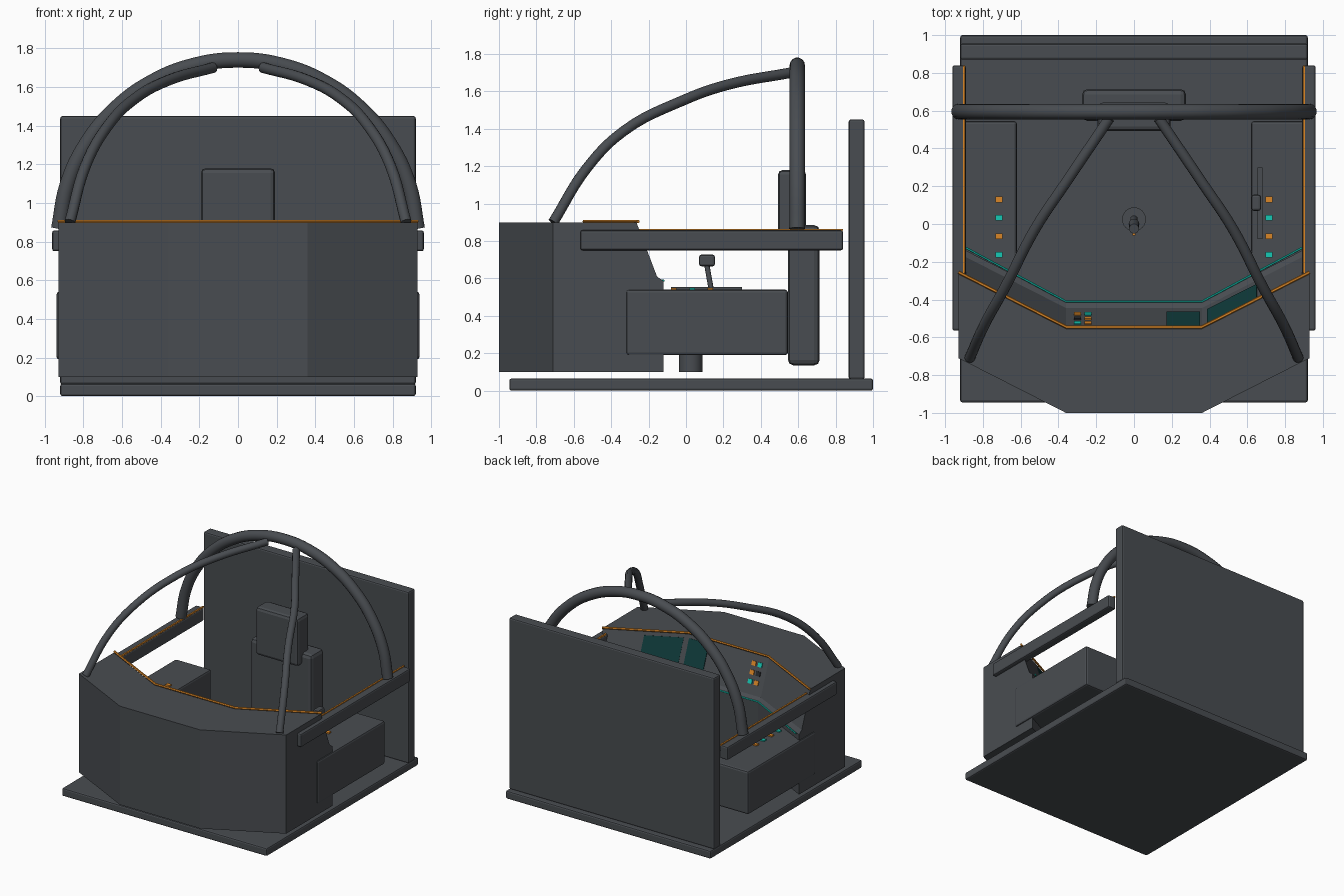
import bpy, bmesh, math
from mathutils import Vector

if "Cube" in bpy.data.objects:
    bpy.data.objects.remove(bpy.data.objects["Cube"])


def material(name, rgb):
    m = bpy.data.materials.new(name)
    m.diffuse_color = (*rgb, 1)
    m.use_nodes = True
    m.node_tree.nodes["Principled BSDF"].inputs["Base Color"].default_value = m.diffuse_color
    return m


GREY = material("dark grey", (0.066, 0.073, 0.082))
ORANGE = material("orange", (0.70, 0.24, 0.02))
TEAL = material("teal", (0.008, 0.58, 0.46))
SCREEN = material("screen teal", (0.005, 0.045, 0.045))
BLACK = material("button black", (0.02, 0.022, 0.025))


def from_bmesh(name, bm, mat, bevel=0, smooth=False):
    bmesh.ops.recalc_face_normals(bm, faces=bm.faces)
    me = bpy.data.meshes.new(name)
    bm.to_mesh(me)
    bm.free()
    me.materials.append(mat)
    ob = bpy.data.objects.new(name, me)
    bpy.context.collection.objects.link(ob)
    if bevel:
        mod = ob.modifiers.new("bevel", 'BEVEL')
        mod.width, mod.segments = bevel, 2
    if smooth:
        for o in bpy.context.selected_objects:
            o.select_set(False)
        ob.select_set(True)
        bpy.context.view_layer.objects.active = ob
        bpy.ops.object.shade_smooth_by_angle(angle=math.radians(40))
    return ob


def box(name, x, y, z, mat=GREY, bevel=0.012):
    bm = bmesh.new()
    bmesh.ops.create_cube(bm, size=1)
    for v in bm.verts:
        v.co = [r[0] + (c + 0.5) * (r[1] - r[0]) for c, r in zip(v.co, (x, y, z))]
    return from_bmesh(name, bm, mat, bevel)


def cone(name, a, b, r1, r2, mat=GREY, sides=24):
    a, b = Vector(a), Vector(b)
    bm = bmesh.new()
    bmesh.ops.create_cone(bm, cap_ends=True, segments=sides, radius1=r1, radius2=r2,
                          depth=(b - a).length)
    turn = (b - a).to_track_quat('Z', 'Y')
    for v in bm.verts:
        v.co = turn @ v.co + (a + b) / 2
    return from_bmesh(name, bm, mat, smooth=True)


def tube(name, points, radius, mat=GREY, smooth=True, resolution=4):
    cu = bpy.data.curves.new(name, 'CURVE')
    cu.dimensions = '3D'
    cu.bevel_depth, cu.bevel_resolution, cu.use_fill_caps = radius, resolution, True
    cu.resolution_u = 6
    if smooth:
        sp = cu.splines.new('BEZIER')
        sp.bezier_points.add(len(points) - 1)
        for bp, p in zip(sp.bezier_points, points):
            bp.co = p
            bp.handle_left_type = bp.handle_right_type = 'AUTO'
    else:
        sp = cu.splines.new('POLY')
        sp.points.add(len(points) - 1)
        for sp_p, p in zip(sp.points, points):
            sp_p.co = (*p, 1)
    cu.materials.append(mat)
    ob = bpy.data.objects.new(name, cu)
    bpy.context.collection.objects.link(ob)
    for o in bpy.context.selected_objects:
        o.select_set(False)
    ob.select_set(True)
    bpy.context.view_layer.objects.active = ob
    bpy.ops.object.convert(target='MESH')
    bpy.ops.object.shade_smooth_by_angle(angle=math.radians(40))


# floor and rear wall
box("floor", (-0.92, 0.92), (-0.945, 1.0), (0, 0.065))
box("rear_wall", (-0.92, 0.92), (0.87, 0.955), (0.06, 1.45))

# dashboard: one cross-section carried along four stations
STATIONS = [(-0.93, -0.71), (-0.36, -1.0), (0.36, -1.0), (0.93, -0.71)]
PROFILE = [(0, 0.1), (0, 0.9), (0.445, 0.9), (0.555, 0.61), (0.59, 0.585), (0.59, 0.1)]
bm = bmesh.new()
rings = [[bm.verts.new((x, y + d, z)) for d, z in PROFILE] for x, y in STATIONS]
n = len(PROFILE)
for r0, r1 in zip(rings, rings[1:]):
    for i in range(n):
        bm.faces.new((r0[i], r0[(i + 1) % n], r1[(i + 1) % n], r1[i]))
bm.faces.new(rings[0])
bm.faces.new(rings[-1])
from_bmesh("dashboard", bm, GREY)
tube("dashboard_upper_trim", [(x, y + 0.455, 0.905) for x, y in STATIONS], 0.009, ORANGE, False, 1)
tube("dashboard_lower_trim", [(x * 0.97 if abs(x) > 0.5 else x, y + 0.59, 0.588)
                              for x, y in STATIONS], 0.006, TEAL, False, 1)


def dash_plate(name, seg, u, v, mat, thick=0.008):
    """Thin plate on the sloped dashboard face; u runs along, v runs down."""
    (x0, y0), (x1, y1) = STATIONS[seg], STATIONS[seg + 1]
    (d0, z0), (d1, z1) = PROFILE[2], PROFILE[3]

    def at(s, t):
        return Vector((x0 + s * (x1 - x0), y0 + s * (y1 - y0) + d0 + t * (d1 - d0),
                       z0 + t * (z1 - z0)))
    quad = [at(u[0], v[0]), at(u[1], v[0]), at(u[1], v[1]), at(u[0], v[1])]
    nor = (quad[1] - quad[0]).cross(quad[3] - quad[0]).normalized()
    if nor.y < 0:
        nor = -nor
    bm = bmesh.new()
    low = [bm.verts.new(p - nor * 0.001) for p in quad]
    top = [bm.verts.new(p + nor * thick) for p in quad]
    bm.faces.new(low)
    bm.faces.new(top)
    for i in range(4):
        j = (i + 1) % 4
        bm.faces.new((low[i], low[j], top[j], top[i]))
    from_bmesh(name, bm, mat)


# dashboard screens and button block
dash_plate("centre_screen", 1, (0.74, 0.985), (0.12, 0.78), SCREEN, 0.005)
dash_plate("side_screen", 2, (0.05, 0.51), (0.12, 0.78), SCREEN, 0.005)
BUTTONS = [(TEAL, ORANGE), (BLACK, ORANGE), (ORANGE, TEAL)]
for row, mats in enumerate(BUTTONS):
    for col, mat in enumerate(mats):
        u, v = 0.06 + col * 0.077, 0.2 + row * 0.22
        dash_plate("dash_button", 1, (u, u + 0.05), (v, v + 0.11), mat)

# mirrored side parts: rails, trims, consoles, buttons, front bars
BAR = [(0.87, -0.71, 0.9), (0.79, -0.53, 1.19), (0.68, -0.33, 1.39),
       (0.52, -0.02, 1.55), (0.36, 0.22, 1.635), (0.13, 0.56, 1.70)]
for s in (-1, 1):
    def span(a, b):
        return tuple(sorted((s * a, s * b)))
    box("side_rail", span(0.89, 0.962), (-0.565, 0.84), (0.75, 0.858))
    box("rail_trim", span(0.894, 0.906), (-0.26, 0.84), (0.855, 0.865), ORANGE, 0)
    box("side_console", span(0.62, 0.94), (-0.32, 0.545), (0.19, 0.54), bevel=0.015)
    for i, y in enumerate((0.13, 0.033, -0.065, -0.163)):
        box("console_button", span(0.696, 0.734), (y - 0.015, y + 0.015), (0.537, 0.55),
            TEAL if i % 2 else ORANGE, 0)
    tube("front_bar", [(s * x, y, z) for x, y, z in BAR], 0.028)

# main hoop
tube("roll_hoop", [(-0.93 * math.cos(a), 0.595, 0.80 + 0.94 * math.sin(a))
                   for a in (math.radians(4 + 172 * i / 12) for i in range(13))], 0.041, resolution=5)

# seat
box("seat_back", (-0.275, 0.275), (0.545, 0.715), (0.135, 0.885), bevel=0.03)
box("headrest", (-0.192, 0.192), (0.492, 0.642), (0.79, 1.18), bevel=0.025)

# control stick
cone("stick_base", (0, 0.025, 0.1), (0, 0.025, 0.2), 0.063, 0.063)
cone("stick_shaft", (0, 0.025, 0.19), (0, 0.0, 0.41), 0.02, 0.018)
cone("stick_grip", (0, 0.0, 0.38), (0, -0.025, 0.51), 0.028, 0.026)
box("stick_trigger", (-0.008, 0.008), (-0.062, -0.035), (0.45, 0.475), ORANGE, 0)

# throttle on the right console
box("throttle_slot", (0.655, 0.68), (-0.08, 0.3), (0.535, 0.553), bevel=0)
cone("throttle_lever", (0.66, 0.135, 0.54), (0.648, 0.11, 0.68), 0.014, 0.014, sides=12)
box("throttle_knob", (0.622, 0.672), (0.07, 0.155), (0.665, 0.727), bevel=0.012)
